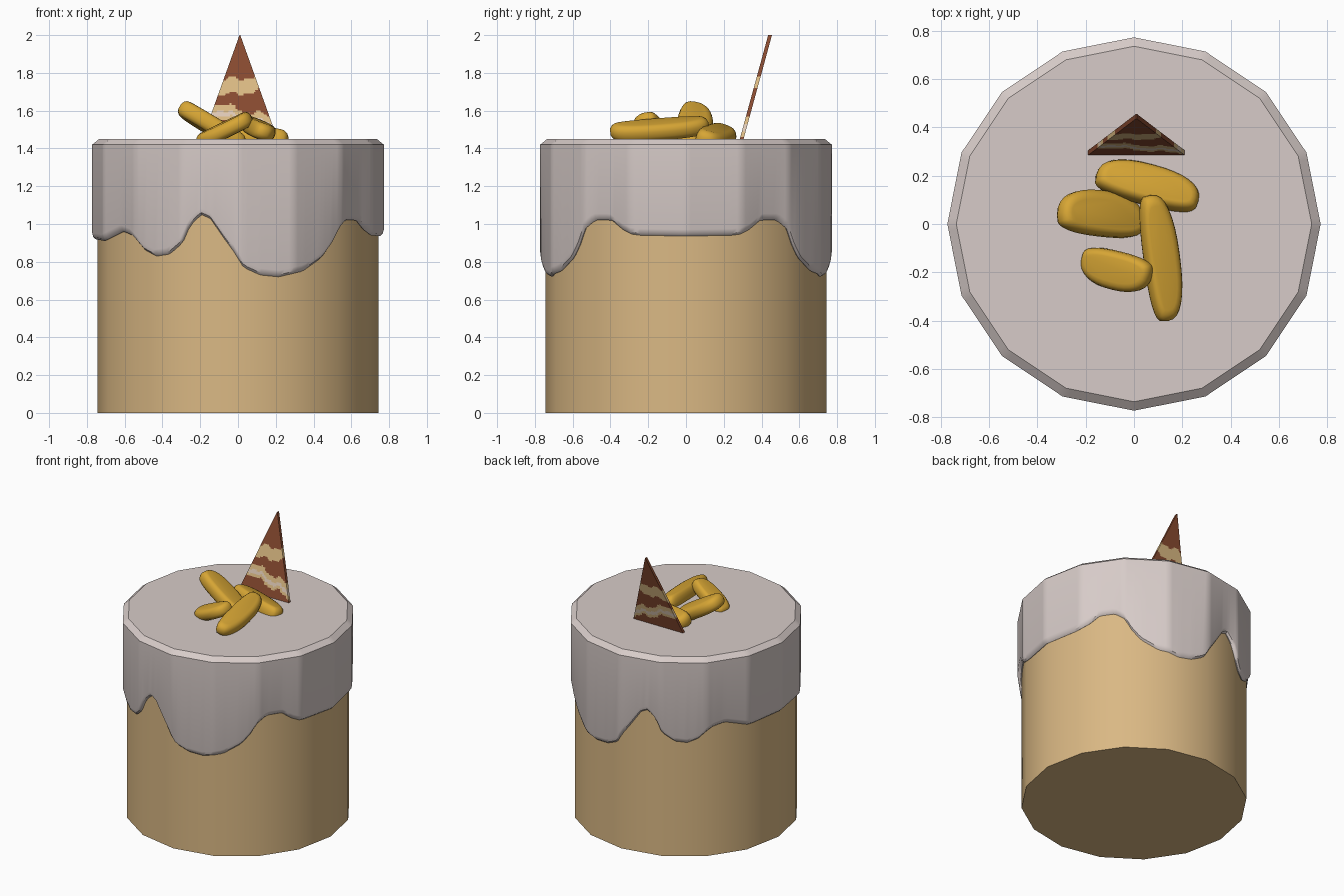
import bpy, bmesh, math
from mathutils import Vector

if "Cube" in bpy.data.objects:
    bpy.data.objects.remove(bpy.data.objects["Cube"])


def material(name, rgb):
    m = bpy.data.materials.new(name)
    m.diffuse_color = (*rgb, 1)
    m.use_nodes = True
    m.node_tree.nodes["Principled BSDF"].inputs["Base Color"].default_value = m.diffuse_color
    return m


SPONGE = material("sponge tan", (0.70, 0.48, 0.23))
ICING = material("pale icing", (0.68, 0.60, 0.58))
FRUIT = material("golden fruit", (0.68, 0.38, 0.035))
CHOC = material("brown chocolate", (0.25, 0.07, 0.03))
CARAMEL = material("tan stripe", (0.72, 0.50, 0.23))
CREAM = material("cream stripe", (0.75, 0.60, 0.48))


def finish(name, bm, mats, angle=35):
    bmesh.ops.recalc_face_normals(bm, faces=bm.faces)
    me = bpy.data.meshes.new(name)
    bm.to_mesh(me)
    bm.free()
    for m in mats:
        me.materials.append(m)
    ob = bpy.data.objects.new(name, me)
    bpy.context.collection.objects.link(ob)
    bpy.ops.object.select_all(action='DESELECT')
    ob.select_set(True)
    bpy.context.view_layer.objects.active = ob
    if angle:
        bpy.ops.object.shade_smooth_by_angle(angle=math.radians(angle))
    return ob


def loft(bm, rings):
    """Bridge closed rings of points and cap both ends."""
    vs = [[bm.verts.new(p) for p in r] for r in rings]
    n = len(vs[0])
    for a, b in zip(vs, vs[1:]):
        for i in range(n):
            j = (i + 1) % n
            bm.faces.new((a[i], a[j], b[j], b[i]))
    bm.faces.new(vs[0])
    bm.faces.new(vs[-1])


def poly_point(r, a, z):
    """Point at angle a on the edge of a 16-sided polygon of radius r."""
    step = math.tau / 16
    off = (a % step) - step / 2
    d = r * math.cos(step / 2) / math.cos(off)
    return Vector((d * math.cos(a), d * math.sin(a), z))


# cake body
bm = bmesh.new()
loft(bm, [[poly_point(0.745, math.tau * i / 16, z) for i in range(16)] for z in (0, 1.42)])
finish("cake_body", bm, [SPONGE])

# icing: lower drip edge follows a curve in x, same on front and back
DRIP = [(-.78, .92), (-.72, .91), (-.68, .93), (-.62, .96), (-.57, .94), (-.50, .86), (-.44, .83),
        (-.37, .84), (-.30, .90), (-.26, .99), (-.20, 1.05), (-.15, 1.03), (-.08, .93),
        (-.02, .85), (.03, .77), (.12, .73), (.22, .72), (.35, .75), (.45, .82), (.50, .89),
        (.54, .97), (.58, 1.02), (.64, 1.02), (.68, .97), (.72, .94), (.78, .935)]


def drip(x):
    for (x0, z0), (x1, z1) in zip(DRIP, DRIP[1:]):
        if x <= x1:
            return z0 + (z1 - z0) * (x - x0) / (x1 - x0)
    return DRIP[-1][1]


N = 192
ang = [math.tau * i / N for i in range(N)]
low = [drip(poly_point(0.77, a, 0).x) for a in ang]
bm = bmesh.new()
rings = [[poly_point(r, a, z + dz) for a, z in zip(ang, low)]
         for r, dz in ((.735, .012), (.752, 0), (.766, .012), (.772, .035))]
rings += [[poly_point(r, a, z) for a in ang] for r, z in ((.772, 1.42), (.735, 1.45))]
loft(bm, rings)
# open the underside, which lies inside the body
bm.faces.ensure_lookup_table()
bm.faces.remove(bm.faces[-2])
finish("icing", bm, [ICING])


# fruit slices: half-moon outlines lofted with rounded rims
def slice_piece(name, a, b, bulge, depth, thick):
    a, b = Vector(a), Vector(b)
    u = (b - a).normalized()
    v = Vector(bulge)
    v = (v - u * v.dot(u)).normalized()
    w = u.cross(v)
    half = (b - a).length / 2
    centre = (a + b) / 2 + v * depth * 0.4
    rings = []
    for h, f in ((-.5, .62), (-.46, .78), (-.34, .92), (-.15, 1), (.15, 1), (.34, .92), (.46, .78), (.5, .62)):
        ring = []
        for k in range(32):
            t = math.tau * k / 32
            c, s = math.cos(t), math.sin(t)
            pu = half * math.copysign(abs(c) ** 0.85, c)
            pv = depth * (abs(s) ** .8 * .6 if s > 0 else -abs(s) ** .5 * .4)
            ring.append(centre + u * pu * (1 - (1 - f) * .45) + v * pv * f + w * h * thick)
        rings.append(ring)
    bm = bmesh.new()
    loft(bm, rings)
    finish(name, bm, [FRUIT], 60)


slice_piece("fruit_slice_back", (-.17, .14, 1.505), (.25, .03, 1.465), (.25, 1, -.35), .17, .10)
slice_piece("fruit_slice_left", (-.31, -.03, 1.635), (.03, -.07, 1.43), (0, 1, -.15), .19, .09)
slice_piece("fruit_slice_front", (-.20, -.08, 1.44), (.08, -.15, 1.575), (-.15, -1, -.15), .16, .08)
slice_piece("fruit_slice_right", (.01, .11, 1.545), (.08, -.41, 1.505), (1, .1, -.35), .15, .09)


# chocolate shard: leaning triangle, striped by height with wavy edges
def band(x, z):
    h = z + .012 * math.sin(x * 38) + .006 * math.sin(x * 90 + 1)
    if 1.69 < h - .10 * x < 1.77:
        return 1
    g = h + .25 * x
    if 1.575 < g < 1.61 or 1.53 < g < 1.55:
        return 1
    if 1.55 <= g <= 1.575:
        return 2
    return 0


ROWS, COLS = 56, 24
bm = bmesh.new()
sides = []
for dy in (0, .02):
    grid = []
    for r in range(ROWS + 1):
        t = r / ROWS
        hw = .203 * (1 - t) + .002 * t
        grid.append([bm.verts.new((.01 + hw * (2 * c / COLS - 1), .282 + .153 * t + dy, 1.44 + .56 * t))
                     for c in range(COLS + 1)])
    for r in range(ROWS):
        for c in range(COLS):
            bm.faces.new((grid[r][c], grid[r][c + 1], grid[r + 1][c + 1], grid[r + 1][c]))
    sides.append(grid)
f, k = sides
for r in range(ROWS):
    for c in (0, COLS):
        bm.faces.new((f[r][c], f[r + 1][c], k[r + 1][c], k[r][c]))
for r in (0, ROWS):
    for c in range(COLS):
        bm.faces.new((f[r][c], f[r][c + 1], k[r][c + 1], k[r][c]))
for face in bm.faces:
    p = face.calc_center_median()
    face.material_index = band(p.x, p.z)
finish("chocolate_shard", bm, [CHOC, CARAMEL, CREAM], 0)
